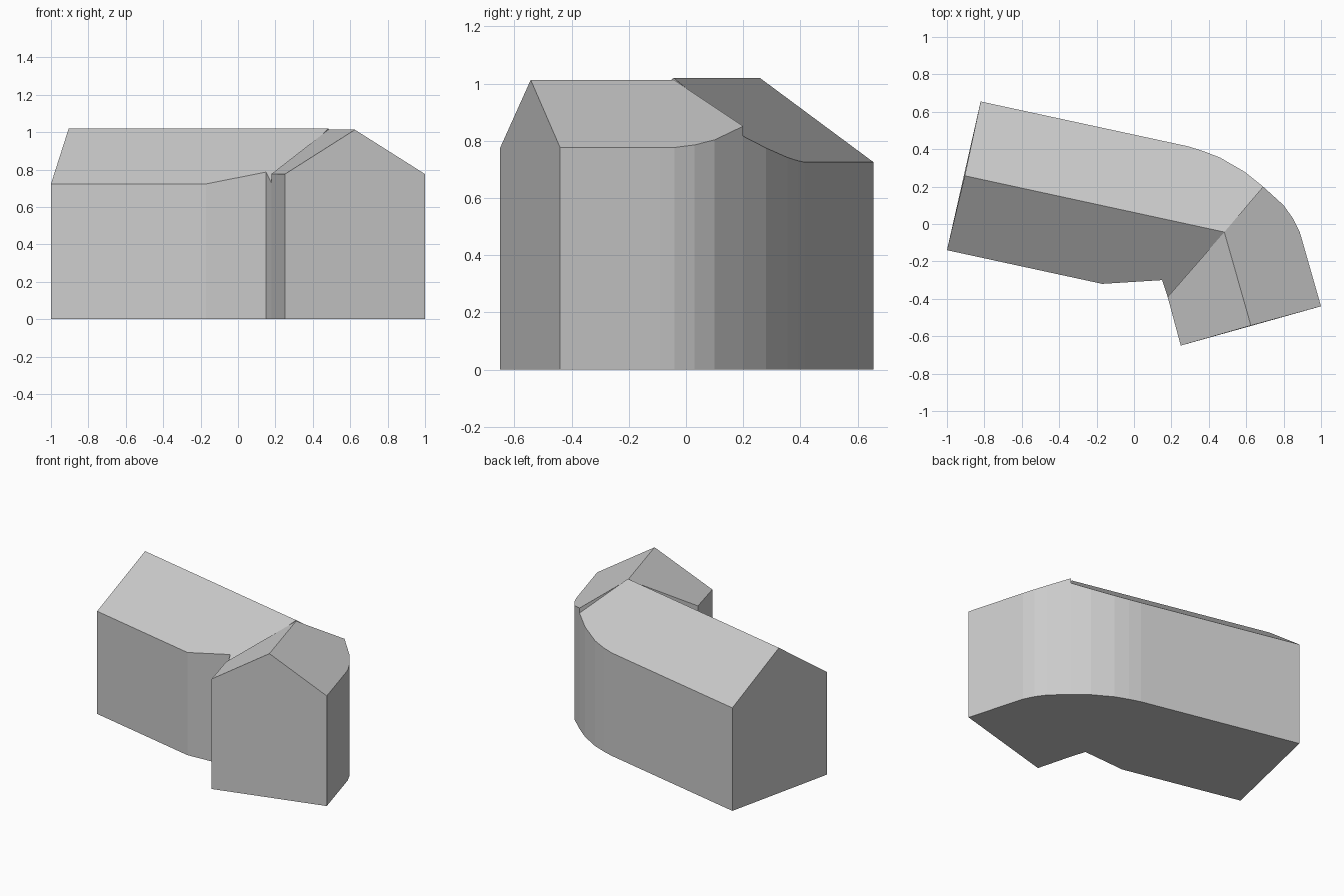
import bpy, bmesh
from mathutils import Vector

cube = bpy.data.objects.get("Cube")
if cube:
    bpy.data.objects.remove(cube, do_unlink=True)

grey = bpy.data.materials.new("plain grey")
grey.use_nodes = True
colour = (0.6, 0.6, 0.6, 1)
grey.diffuse_color = colour
grey.node_tree.nodes["Principled BSDF"].inputs["Base Color"].default_value = colour

# Plan of the bent building: seam ends and the eaves of each wing
seam_back, seam_front = (0.69, 0.20), (0.18, -0.39)
long_back = [(-0.82, 0.655), (0.29, 0.415), (0.37, 0.39), (0.46, 0.355), (0.59, 0.28), seam_back]
long_front = [(-1.0, -0.14), (-0.17, -0.32), (0.15, -0.30), seam_front]
short_outer = [(1.0, -0.44), (0.90, -0.09), (0.885, -0.04), (0.85, 0.03), (0.80, 0.10), seam_back]
short_inner = [(0.25, -0.65), seam_front]
corner = (0.483, -0.043)


def roof_height(ridge_end, top, slope):
    """Height function of a gable roof whose ridge runs from ridge_end to the corner."""
    start = Vector(ridge_end)
    along = (Vector(corner) - start).normalized()
    return lambda p: top - slope * abs(along.cross(Vector(p) - start))


bm = bmesh.new()


def face(points):
    bm.faces.new([bm.verts.new(p) for p in points])


def wing(ridge_end, height, sides):
    """Roof slopes, eaves walls and the gable end of one wing."""
    def raised(p):
        return (*p, height(p))

    for side in sides:
        face([raised(p) for p in (ridge_end, *side, corner)])
        for a, b in zip(side, side[1:]):
            face([(*a, 0), (*b, 0), raised(b), raised(a)])
    a, b = sides[0][0], sides[1][0]
    face([(*a, 0), (*b, 0), raised(b), raised(ridge_end), raised(a)])


long_ridge, short_ridge = (-0.905, 0.258), (0.625, -0.543)
long_height = roof_height(long_ridge, 1.02, 0.725)
short_height = roof_height(short_ridge, 1.013, 0.61)
wing(long_ridge, long_height, (long_back, long_front))
wing(short_ridge, short_height, (short_outer, short_inner))

# Small upright steps where the two roofs meet
for end in (seam_back, seam_front):
    gap_ridge = long_height(corner) - short_height(corner)
    gap_eave = short_height(end) - long_height(end)
    meet = Vector(corner).lerp(Vector(end), gap_ridge / (gap_ridge + gap_eave))
    for p in (corner, end):
        face([(*p, long_height(p)), (*p, short_height(p)), (*meet, long_height(meet))])

# Floor
outline = long_back + short_outer[-2::-1] + short_inner + long_front[-2::-1]
face([(*p, 0) for p in outline])

bmesh.ops.remove_doubles(bm, verts=bm.verts, dist=0.0005)
bmesh.ops.recalc_face_normals(bm, faces=bm.faces)
mesh = bpy.data.meshes.new("bent_building")
bm.to_mesh(mesh)
bm.free()
mesh.materials.append(grey)
building = bpy.data.objects.new("bent_building", mesh)
bpy.context.collection.objects.link(building)
